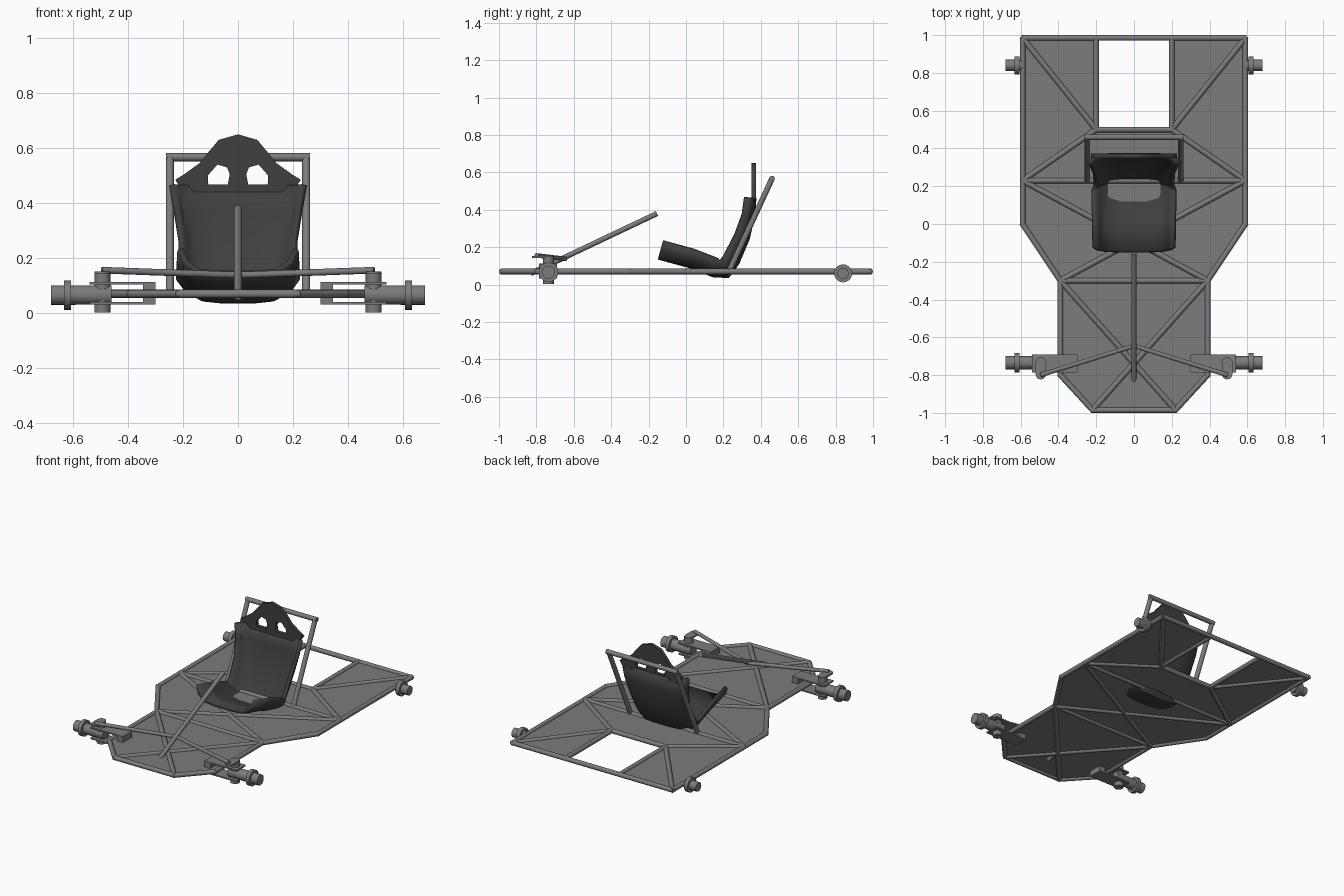
import bpy, bmesh, math
from mathutils import Vector

cube = bpy.data.objects.get("Cube")
if cube:
    bpy.data.objects.remove(cube, do_unlink=True)


def material(name, value):
    m = bpy.data.materials.new(name)
    m.use_nodes = True
    col = (value, value, value, 1)
    m.diffuse_color = col
    m.node_tree.nodes["Principled BSDF"].inputs["Base Color"].default_value = col
    return m


steel = material("grey steel", 0.2)
shell = material("dark seat shell", 0.05)


def finish(name, me, mat, smooth=True):
    me.materials.clear()
    me.materials.append(mat)
    if smooth:
        me.shade_smooth()
        me.set_sharp_from_angle(angle=math.radians(35))
    ob = bpy.data.objects.new(name, me)
    bpy.context.collection.objects.link(ob)
    return ob


def tube(name, a, b, r=0.015, extend=0.0, sides=14, mat=steel):
    a, b = Vector(a), Vector(b)
    d = b - a
    bm = bmesh.new()
    bmesh.ops.create_cone(bm, cap_ends=True, segments=sides, radius1=r, radius2=r,
                          depth=d.length + 2 * extend)
    bm.transform(d.to_track_quat('Z', 'Y').to_matrix().to_4x4())
    bmesh.ops.translate(bm, verts=bm.verts, vec=(a + b) / 2)
    me = bpy.data.meshes.new(name)
    bm.to_mesh(me)
    bm.free()
    return finish(name, me, mat)


def box(name, lo, hi, mat=steel):
    lo, hi = Vector(lo), Vector(hi)
    bm = bmesh.new()
    bmesh.ops.create_cube(bm, size=1)
    bmesh.ops.scale(bm, verts=bm.verts, vec=hi - lo)
    bmesh.ops.translate(bm, verts=bm.verts, vec=(lo + hi) / 2)
    me = bpy.data.meshes.new(name)
    bm.to_mesh(me)
    bm.free()
    return finish(name, me, mat, False)


def plate(name, loops, half, mat, bevel=0.0):
    """Flat plate from an outline followed by any hole loops."""
    cu = bpy.data.curves.new(name, 'CURVE')
    cu.dimensions = '2D'
    cu.fill_mode = 'BOTH'
    cu.extrude = half
    cu.bevel_depth = bevel
    cu.bevel_resolution = 0
    for pts in loops:
        sp = cu.splines.new('POLY')
        sp.points.add(len(pts) - 1)
        for p, (x, y) in zip(sp.points, pts):
            p.co = (x, y, 0, 1)
        sp.use_cyclic_u = True
    tmp = bpy.data.objects.new(name + " outline", cu)
    me = bpy.data.meshes.new_from_object(tmp)
    bpy.data.objects.remove(tmp)
    return finish(name, me, mat, False)


def mirrored(half):
    return half + [(-x, y) for x, y in reversed(half) if x]


# Floor pan with the rear engine opening
Z = 0.07
edge = [(0.22, -0.985), (0.39, -0.8), (0.39, -0.3), (0.59, 0.0), (0.59, 0.985)]
floor = plate("floor_pan", [mirrored(edge + [(0.2, 0.985), (0.2, 0.5)])], 0.002, steel)
floor.location.z = Z

# Tubular frame
nose, waist, hip, tail = edge[0], edge[2], (0.59, 0.23), edge[4]
inner = (0.2, 0.5)


def frame(name, a, b):
    tube(name, (*a, Z), (*b, Z), extend=0.006)


for s, side in ((1, "left"), (-1, "right")):
    def m(p):
        return (p[0] * s, p[1])
    for i in range(len(edge) - 1):
        frame(f"{side}_side_tube_{i + 1}", m(edge[i]), m(edge[i + 1]))
    frame(side + "_nose_diagonal", m(waist), (-nose[0] * s, nose[1]))
    frame(side + "_middle_diagonal", m(waist), (-hip[0] * s, hip[1]))
    frame(side + "_hip_diagonal", m(hip), m(inner))
    frame(side + "_tail_diagonal", m(inner), m(tail))
    frame(side + "_engine_rail", m(inner), (inner[0] * s, tail[1]))
for name, p in (("nose_tube", nose), ("waist_tube", waist), ("hip_tube", hip),
                ("engine_tube", inner), ("tail_tube", tail)):
    frame(name, p, (-p[0], p[1]))

# Hoop behind the seat
for s, side in ((1, "left"), (-1, "right")):
    tube(side + "_hoop_post", (0.248 * s, 0.23, Z), (0.248 * s, 0.46, 0.567))
tube("hoop_top", (-0.248, 0.46, 0.567), (0.248, 0.46, 0.567), extend=0.014)

# Steering column
tube("steering_column", (0, -0.83, 0.06), (0, -0.155, 0.38), 0.014)

# Axles, brackets and steering arms
for s, side in ((1, "left"), (-1, "right")):
    y = -0.735

    def axle(name, x0, x1, r, yy, z):
        tube(f"{side}_{name}", (x0 * s, yy, z), (x1 * s, yy, z), r, sides=20)

    def block(name, x0, x1, y0, y1, z0, z1):
        box(f"{side}_{name}", (min(x0 * s, x1 * s), y0, z0), (max(x0 * s, x1 * s), y1, z1))

    tube(side + "_kingpin", (0.493 * s, y, 0.003), (0.493 * s, y, 0.148), 0.029, sides=20)
    axle("front_stub", 0.46, 0.68, 0.035, y, 0.066)
    axle("front_flange", 0.607, 0.632, 0.052, y, 0.066)
    axle("rear_stub", 0.59, 0.68, 0.03, 0.84, 0.06)
    axle("rear_flange", 0.607, 0.632, 0.048, 0.84, 0.06)
    block("bracket_top", 0.3, 0.54, -0.785, -0.69, 0.104, 0.113)
    block("bracket_bottom", 0.3, 0.54, -0.785, -0.69, 0.032, 0.041)
    block("bracket_web", 0.3, 0.345, -0.785, -0.69, 0.041, 0.104)
    # Rounded steering arm
    arc = [(0.028 * math.cos(t * math.pi / 6), 0.028 * math.sin(t * math.pi / 6))
           for t in range(7)]
    arm = plate(side + "_steering_arm",
                [arc + [(-px, -py - 0.06) for px, py in arc]], 0.005, steel)
    arm.location = (0.493 * s, y, 0.147)
    tube(side + "_tie_rod", (0.495 * s, -0.8, 0.156), (0, -0.645, 0.138), 0.012)

# Bucket seat: y, z, inner half width, outer half width, bolster height
stations = [(-0.145, 0.155, .14, .2, .085), (0.02, 0.11, .14, .203, .085),
            (0.15, 0.06, .13, .207, .085), (0.22, 0.055, .12, .205, .085),
            (0.265, 0.12, .13, .195, .075), (0.32, 0.25, .15, .197, .065),
            (0.347, 0.37, .165, .215, .05), (0.355, 0.465, .175, .232, .045)]
bm = bmesh.new()
rows = []
for i, (y, z, wi, wo, h) in enumerate(stations):
    a, b = stations[max(i - 1, 0)], stations[min(i + 1, len(stations) - 1)]
    t = Vector((0, b[0] - a[0], b[1] - a[1])).normalized()
    n = Vector((0, -t.z, t.y))
    half = [(wo, h), ((wi + wo) / 2 + .012, h * .45), (wi, h * .08)]
    section = [(-x, k) for x, k in half] + [(-wi / 2, 0), (0, 0), (wi / 2, 0)] + half[::-1]
    rows.append([bm.verts.new(Vector((x, y, z)) + n * k) for x, k in section])
for r0, r1 in zip(rows, rows[1:]):
    for j in range(len(r0) - 1):
        bm.faces.new((r0[j], r0[j + 1], r1[j + 1], r1[j]))
me = bpy.data.meshes.new("seat_bucket")
bm.to_mesh(me)
bm.free()
seat = finish("seat_bucket", me, shell)
sol = seat.modifiers.new("thickness", 'SOLIDIFY')
sol.thickness = 0.022
sol.offset = -1

# Head section with two harness slots
head_edge = [(0.2, 0.44), (0.228, 0.485), (0.2, 0.502), (0.14, 0.545), (0.112, 0.58),
             (0.07, 0.63), (0, 0.65)]
slot = [(0.037, 0.468), (0.108, 0.468), (0.11, 0.5), (0.075, 0.54), (0.04, 0.53), (0.03, 0.505)]
head = plate("seat_head", [mirrored(head_edge), slot, [(-x, z) for x, z in slot]], 0.012, shell)
head.rotation_euler.x = math.pi / 2
head.location.y = 0.362
